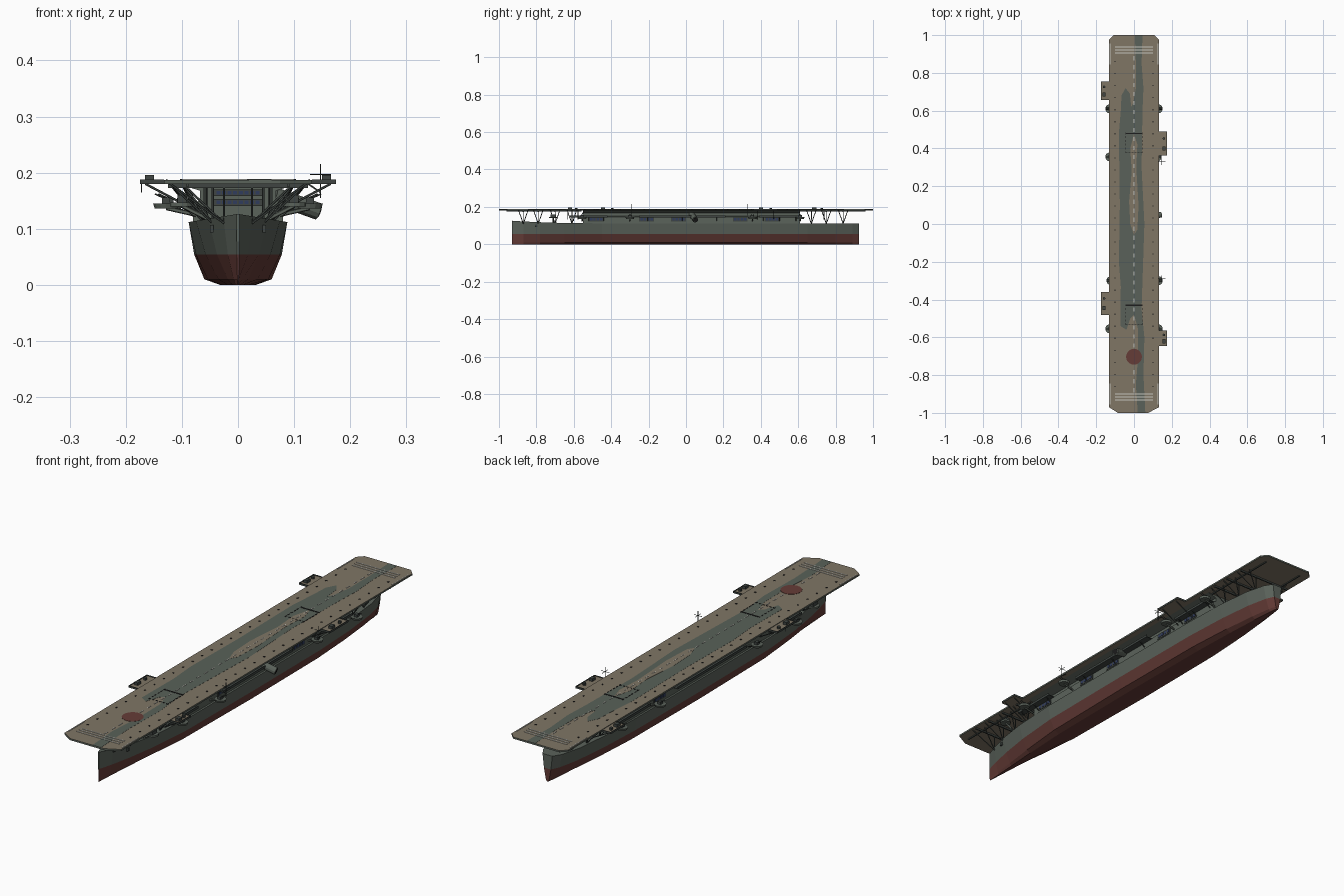
import bpy, bmesh, math
from mathutils import Vector

old = bpy.data.objects.get("Cube")
if old:
    bpy.data.objects.remove(old, do_unlink=True)


def material(name, r, g, b):
    m = bpy.data.materials.new(name)
    m.use_nodes = True
    m.diffuse_color = (r, g, b, 1)
    m.node_tree.nodes["Principled BSDF"].inputs["Base Color"].default_value = (r, g, b, 1)
    return m


GREY = material("grey green", 0.105, 0.125, 0.105)
RED = material("hull red", 0.13, 0.045, 0.038)
TAN = material("deck tan", 0.215, 0.18, 0.13)
CAMO = material("deck green", 0.1, 0.12, 0.1)
DARK = material("dark metal", 0.05, 0.06, 0.055)
BLACK = material("black", 0.012, 0.012, 0.012)
WHITE = material("white", 0.6, 0.6, 0.55)
BLUE = material("window blue", 0.03, 0.045, 0.11)
DECK_Z = 0.187
SIDES = (-1, 1)


def finish(bm, name, *mats, rule=None):
    bmesh.ops.recalc_face_normals(bm, faces=bm.faces[:])
    if rule:
        for f in bm.faces:
            f.material_index = rule(f)
    me = bpy.data.meshes.new(name)
    bm.to_mesh(me)
    bm.free()
    for m in mats:
        me.materials.append(m)
    ob = bpy.data.objects.new(name, me)
    bpy.context.collection.objects.link(ob)
    return ob


def box(bm, x, y, z, sx, sy, sz):
    vs = bmesh.ops.create_cube(bm, size=1)["verts"]
    for v in vs:
        v.co = (x + v.co.x * sx, y + v.co.y * sy, z + v.co.z * sz)


def rod(bm, p, q, r, sides=5, r2=None):
    p, q = Vector(p), Vector(q)
    vs = bmesh.ops.create_cone(bm, cap_ends=True, segments=sides, radius1=r,
                               radius2=r2 or r, depth=(q - p).length)["verts"]
    turn = Vector((0, 0, 1)).rotation_difference(q - p)
    for v in vs:
        v.co = turn @ v.co + (p + q) / 2


def loft(bm, rings):
    rows = [[bm.verts.new(p) for p in ring] for ring in rings]
    n = len(rows[0])
    for a, b in zip(rows, rows[1:]):
        for i in range(n):
            bm.faces.new((a[i], a[(i + 1) % n], b[(i + 1) % n], b[i]))
    bm.faces.new(rows[0])
    bm.faces.new(rows[-1])


def plate(name, pts, z0, z1, *mats, rule=None):
    bm = bmesh.new()
    loft(bm, [[(x, y, z) for x, y in pts] for z in (z0, z1)])
    return finish(bm, name, *mats, rule=rule)


# Hull: stations of (y, width at top, width at bottom, top height)
stations = [(-0.93, .03, .02, .126), (-0.87, .3, .13, .122), (-0.78, .6, .3, .118),
            (-0.65, .85, .58, .114), (-0.45, 1, .9, .112), (0, 1, 1, .112),
            (0.45, 1, .95, .112), (0.65, .93, .75, .112), (0.8, .76, .5, .112),
            (0.89, .5, .28, .112), (0.925, .26, .13, .112)]
bm = bmesh.new()
rings = []
for y, top, low, h in stations:
    half = [(.032 * low, 0), (.06 * low, .01), (.078 * (top * .6 + low * .4), .054), (.088 * top, h)]
    rings.append([(x, y, z) for x, z in half] + [(-x, y, z) for x, z in reversed(half)])
loft(bm, rings)
for v in list(bm.verts):
    v.co.z = max(v.co.z, 0)
# split the end caps at the waterline
bmesh.ops.bisect_plane(bm, geom=bm.verts[:] + bm.edges[:] + bm.faces[:],
                       plane_co=(0, 0, .054), plane_no=(0, 0, 1))
finish(bm, "hull", GREY, RED, rule=lambda f: int(f.calc_center_median().z < .054))

# Hangar under the flight deck
half = [(.08, .108), (.08, .147), (.068, .15), (.068, .168), (.115, .182)]
bm = bmesh.new()
loft(bm, [[(x, y, z) for x, z in half] + [(-x, y, z) for x, z in reversed(half)] for y in (-.55, .61)])
finish(bm, "hangar", GREY)

# Flight deck with cut corners
outline = [(-.085, -1), (.075, -1), (.132, -.97), (.132, .975), (.108, 1),
           (-.108, 1), (-.132, .975), (-.132, -.97)]
plate("flight_deck", outline, .18, DECK_Z, TAN, GREY, rule=lambda f: int(abs(f.normal.z) < .5))

# Painted camouflage
camo = [(.005, .999), (.01, .85), (.01, .72), (-.004, .64), (-.015, .62), (-.022, .69), (-.045, .72),
        (-.066, .68), (-.07, .6), (-.08, .48), (-.075, .1), (-.08, -.2), (-.07, -.33), (-.072, -.54),
        (-.04, -.56), (-.02, -.5), (0, -.48), (.02, -.55), (.022, -.7), (.01, -.85), (.02, -.999),
        (.06, -.999), (.05, -.8), (.055, -.6), (.04, -.45), (.045, -.3), (.055, 0), (.04, .3),
        (.045, .6), (.05, .72), (.04, .85), (.045, .999)]
plate("deck_camouflage", camo, .185, DECK_Z + .0005, CAMO)
island = [(0, .48), (.018, .42), (.012, .3), (.024, .1), (.018, -.03), (0, -.06),
          (-.02, 0), (-.026, .12), (-.012, .28), (-.02, .4)]
plate("camouflage_island", island, .185, DECK_Z + .001, TAN)
disc = [(.042 * math.cos(a * math.pi / 10), -.703 + .042 * math.sin(a * math.pi / 10)) for a in range(20)]
plate("deck_red_disc", disc, .185, DECK_Z + .001, RED)

# White deck lines: end stripes, edge lines and dashed centre line
bm = bmesh.new()
top = DECK_Z + .0008
for y in (.905, .921, .937, -.9, -.916, -.932):
    box(bm, 0, y, top, .2, .004, .002)
for s in SIDES:
    for y in (-.9, .9):
        box(bm, s * .127, y, top, .003, .11, .002)
for i in range(38):
    y = -.88 + i * .0475
    if abs(y + .703) > .05:
        box(bm, 0, y, top, .003, .022, .002)
finish(bm, "deck_white_lines", WHITE)

# Lift outlines and tie-down dots
bm = bmesh.new()
for y, far in ((.48, .38), (-.43, -.53)):
    box(bm, 0, y, top, .09, .006, .002)
    for i in range(6):
        t = i / 5
        box(bm, -.04 + .08 * t, far, top, .009, .003, .002)
        for s in SIDES:
            box(bm, s * .043, y + (far - y) * t, top, .003, .01, .002)
for s in SIDES:
    for i in range(28):
        box(bm, s * .1, -.86 + i * .0637, top, .006, .006, .002)
finish(bm, "deck_dark_marks", BLACK)

# Support struts under both overhanging ends
bm = bmesh.new()
for y, base in ((-.87, .025), (-.79, .045), (-.7, .055), (-.61, .06), (.67, .065), (.75, .06), (.84, .045)):
    box(bm, 0, y, .177, .25, .006, .008)
    for s in SIDES:
        rod(bm, (s * base, y, .11), (s * .122, y - .025, .181), .0022)
        rod(bm, (s * base, y, .11), (s * .1, y + .025, .181), .0022)
        rod(bm, (s * base, y, .11), (s * base, y, .181), .002)
for s in SIDES:
    box(bm, s * .09, -.76, .178, .005, .4, .005)
    box(bm, s * .09, .78, .178, .005, .36, .005)
finish(bm, "deck_struts", DARK)

# Bridge front: framed window rows
bm = bmesh.new()
for z in (.164, .147):
    box(bm, 0, -.551, z, .092, .004, .012)
finish(bm, "bridge_frames", DARK)
bm = bmesh.new()
for z in (.164, .147):
    for i in range(8):
        box(bm, -.035 + i * .01, -.553, z, .007, .004, .006)
finish(bm, "bridge_windows", BLUE)

# Side bays with dark frames and panes
frames, panes = bmesh.new(), bmesh.new()
for s in SIDES:
    for y in (-.48, -.21, -.04, .29, .46):
        box(frames, s * .08, y, .133, .004, .08, .022)
        for i in range(4):
            box(panes, s * .0825, y - .027 + i * .018, .134, .002, .012, .012)
finish(frames, "bay_frames", DARK)
finish(panes, "bay_windows", BLUE)

# Side galleries with brackets
bm = bmesh.new()
for s in SIDES:
    for y, length in ((-.52, .2), (-.02, .46), (.5, .22)):
        box(bm, s * .094, y, .146, .03, length, .003)
        box(bm, s * .108, y, .151, .002, length, .007)
        for i in (-1, 0, 1):
            rod(bm, (s * .08, y + i * length * .4, .125), (s * .106, y + i * length * .4, .146), .002)
finish(bm, "side_galleries", DARK)

# Round gun tubs with twin guns
tubs, guns = bmesh.new(), bmesh.new()
for s in SIDES:
    for y in (-.555, -.3, .355, .61):
        x = s * (.128 if (s < 0) != (y in (-.3,)) or abs(y) > .5 else .122)
        rod(tubs, (x, y, .136), (x, y, .145), .021, 14, .024)
        rod(tubs, (s * .075, y, .125), (x, y, .137), .004)
        box(guns, x, y, .15, .014, .018, .012)
        for d in (-.004, .004):
            rod(guns, (x, y + d, .153), (x + s * .02, y + d, .162), .0015)
    # forward gun platform and anchor
    rod(tubs, (s * .1, -.71, .14), (s * .1, -.71, .147), .022, 14)
    rod(tubs, (s * .045, -.71, .113), (s * .1, -.71, .141), .004)
    box(guns, s * .1, -.71, .153, .016, .03, .014)
    box(guns, s * .047, -.8, .1, .006, .012, .014)
finish(tubs, "gun_tubs", GREY)
finish(guns, "guns", DARK)

# Deck-edge platforms with directors
floors, rails, gear = bmesh.new(), bmesh.new(), bmesh.new()
for s, y, length in ((-1, .705, .095), (-1, -.42, .12), (1, .425, .125), (1, -.605, .08)):
    box(floors, s * .153, y, .182, .042, length, .005)
    box(rails, s * .174, y, .184, .002, length, .008)
    for e in SIDES:
        box(rails, s * .153, y + e * length / 2, .184, .042, .002, .008)
        rod(rails, (s * .08, y + e * length * .35, .135), (s * .165, y + e * length * .35, .18), .0022)
    box(gear, s * .158, y - length * .2, .19, .016, .022, .012)
    rod(gear, (s * .158, y + length * .22, .184), (s * .158, y + length * .22, .194), .007, 8)
finish(floors, "platform_floors", TAN)
finish(rails, "platform_rails", DARK)
finish(gear, "directors", DARK)

# Downturned funnel on the left side
bm = bmesh.new()
rod(bm, (.065, .03, .159), (.143, .05, .131), .0155, 12)
finish(bm, "funnel", GREY)
bm = bmesh.new()
rod(bm, (.142, .0497, .1314), (.1445, .0504, .1305), .012, 12)
finish(bm, "funnel_mouth", BLACK)

# Radio masts
bm = bmesh.new()
for y in (.33, -.29):
    rod(bm, (.147, y, .155), (.147, y, .215), .0013)
    rod(bm, (.128, y, .197), (.166, y, .197), .001)
    rod(bm, (.147, y - .018, .197), (.147, y + .018, .197), .001)
    rod(bm, (.125, y, .18), (.147, y, .165), .0015)
rod(bm, (-.172, -.42, .165), (-.172, -.42, .182), .001)
finish(bm, "radio_masts", DARK)
